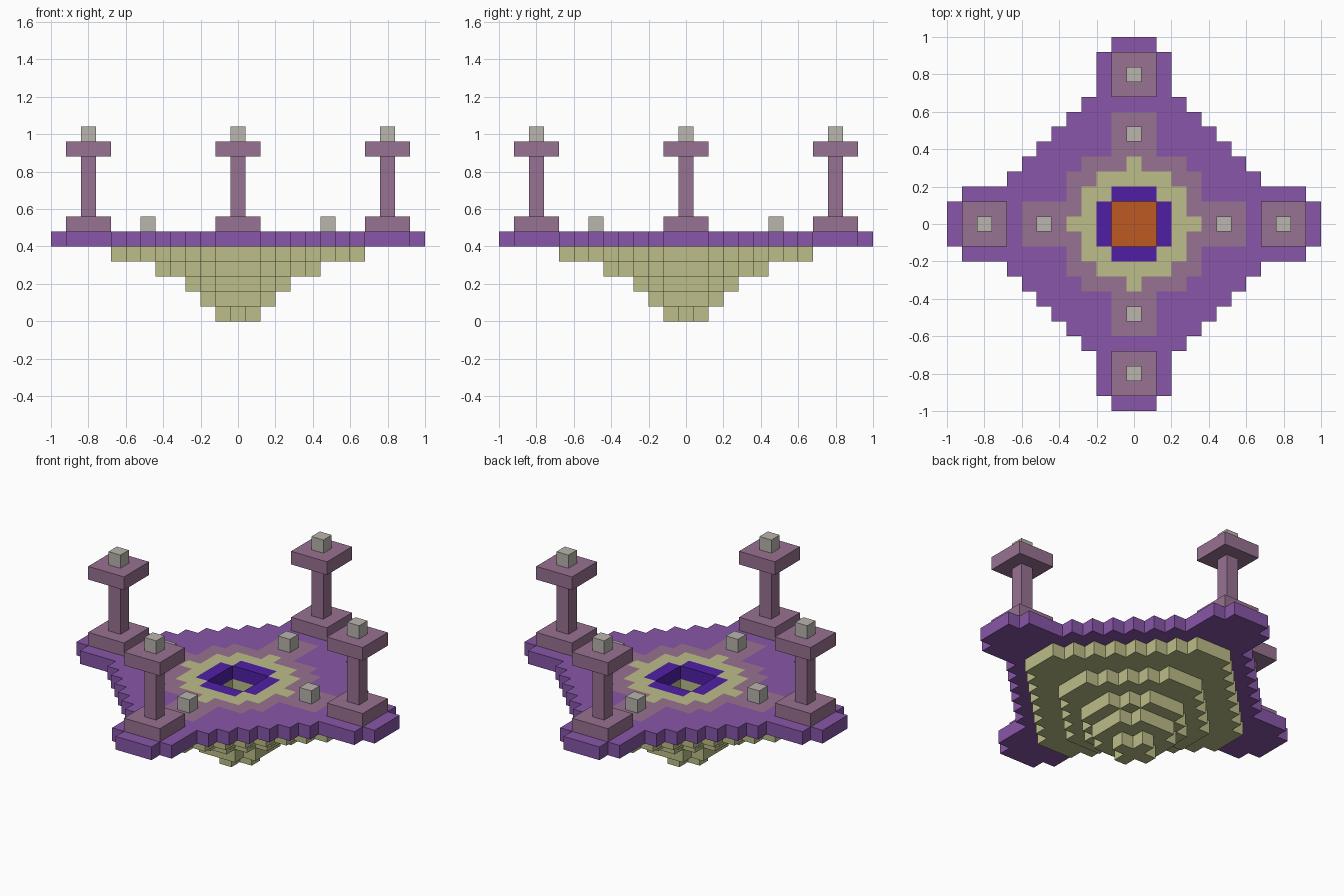
import bpy
import bmesh
from mathutils import Vector

if "Cube" in bpy.data.objects:
    bpy.data.objects.remove(bpy.data.objects["Cube"])

U = 0.08  # edge of one block


def material(name, hex_code):
    rgb = [int(hex_code[k:k + 2], 16) / 255 for k in (0, 2, 4)]
    color = [c / 12.92 if c < 0.04 else ((c + 0.055) / 1.055) ** 2.4 for c in rgb] + [1]
    m = bpy.data.materials.new(name)
    m.use_nodes = True
    m.diffuse_color = color
    m.node_tree.nodes["Principled BSDF"].inputs["Base Color"].default_value = color
    return m


PURPLE = material("purple", "8856A8")
MAUVE = material("mauve", "987292")
OLIVE = material("pale_olive", "BCBD88")
BLUE = material("deep_violet", "4F1FA6")
ORANGE = material("burnt_orange", "BC5A22")
GREY = material("warm_grey", "BAB6AE")


def slab(name, level, inside, paint, mats):
    """One block-high layer; inside and paint take the block's distances from the axes."""
    bm = bmesh.new()
    for i in range(-12, 13):
        for j in range(-12, 13):
            if inside(abs(i), abs(j)):
                bm.faces.new([bm.verts.new(((i + dx) * U, (j + dy) * U, level * U))
                              for dx, dy in ((-.5, -.5), (.5, -.5), (.5, .5), (-.5, .5))])
    bmesh.ops.remove_doubles(bm, verts=bm.verts, dist=U / 10)
    ext = bmesh.ops.extrude_face_region(bm, geom=bm.faces[:], use_keep_orig=True)
    top = [v for v in ext["geom"] if isinstance(v, bmesh.types.BMVert)]
    bmesh.ops.translate(bm, verts=top, vec=(0, 0, U))
    bmesh.ops.recalc_face_normals(bm, faces=bm.faces)
    for f in bm.faces:
        f.normal_update()
        p = (f.calc_center_median() - f.normal * U / 4) / U
        f.material_index = mats.index(paint(abs(round(p.x)), abs(round(p.y))))
    me = bpy.data.meshes.new(name)
    bm.to_mesh(me)
    bm.free()
    for m in mats:
        me.materials.append(m)
    bpy.context.collection.objects.link(bpy.data.objects.new(name, me))


def box(name, x, y, z, width, height, mat):
    """Square box in block units, standing on z."""
    bm = bmesh.new()
    bmesh.ops.create_cube(bm, size=U)
    bmesh.ops.scale(bm, verts=bm.verts, vec=(width, width, height))
    bmesh.ops.translate(bm, verts=bm.verts, vec=Vector((x, y, z + height / 2)) * U)
    me = bpy.data.meshes.new(name)
    bm.to_mesh(me)
    bm.free()
    me.materials.append(mat)
    bpy.context.collection.objects.link(bpy.data.objects.new(name, me))


def pit(a, b):
    return max(a, b) <= 1


# Platform with its inlaid floor pattern
def platform_shape(a, b):
    lo, hi = sorted((a, b))
    return not pit(a, b) and (a + b <= 11 or (lo <= 2 and hi <= 11) or lo <= 1)


def platform_paint(a, b):
    lo, hi = sorted((a, b))
    if lo <= 1 and hi == 2:
        return BLUE
    if (lo <= 2 and hi <= 3) or (lo == 0 and hi == 4):
        return OLIVE
    if (lo <= 3 and hi <= 4) or (lo <= 1 and hi <= 7):
        return MAUVE
    return PURPLE


slab("platform", 5, platform_shape, platform_paint, [PURPLE, MAUVE, OLIVE, BLUE])

# Stepped underside, with the pit cut through its upper layers
for level, reach, total in ((4, 8, 9), (3, 5, 6), (2, 3, 4), (1, 2, 3), (0, 1, 1)):
    slab(f"underside_step_{level}", level,
         lambda a, b: max(a, b) <= reach and a + b <= total and not (level > 2 and pit(a, b)),
         lambda a, b: ORANGE if level == 2 and pit(a, b) else OLIVE,
         [OLIVE, ORANGE])

# Four pillars and four floor lamps
for side, (x, y) in {"left": (1, 0), "right": (-1, 0), "front": (0, -1), "back": (0, 1)}.items():
    px, py = x * 10, y * 10
    box(f"{side}_pillar_base", px, py, 6, 3, 1, MAUVE)
    box(f"{side}_pillar_shaft", px, py, 7, 1, 4, MAUVE)
    box(f"{side}_pillar_cap", px, py, 11, 3, 1, MAUVE)
    box(f"{side}_pillar_lamp", px, py, 12, 1, 1, GREY)
    box(f"{side}_floor_lamp", x * 6, y * 6, 6, 1, 1, GREY)
